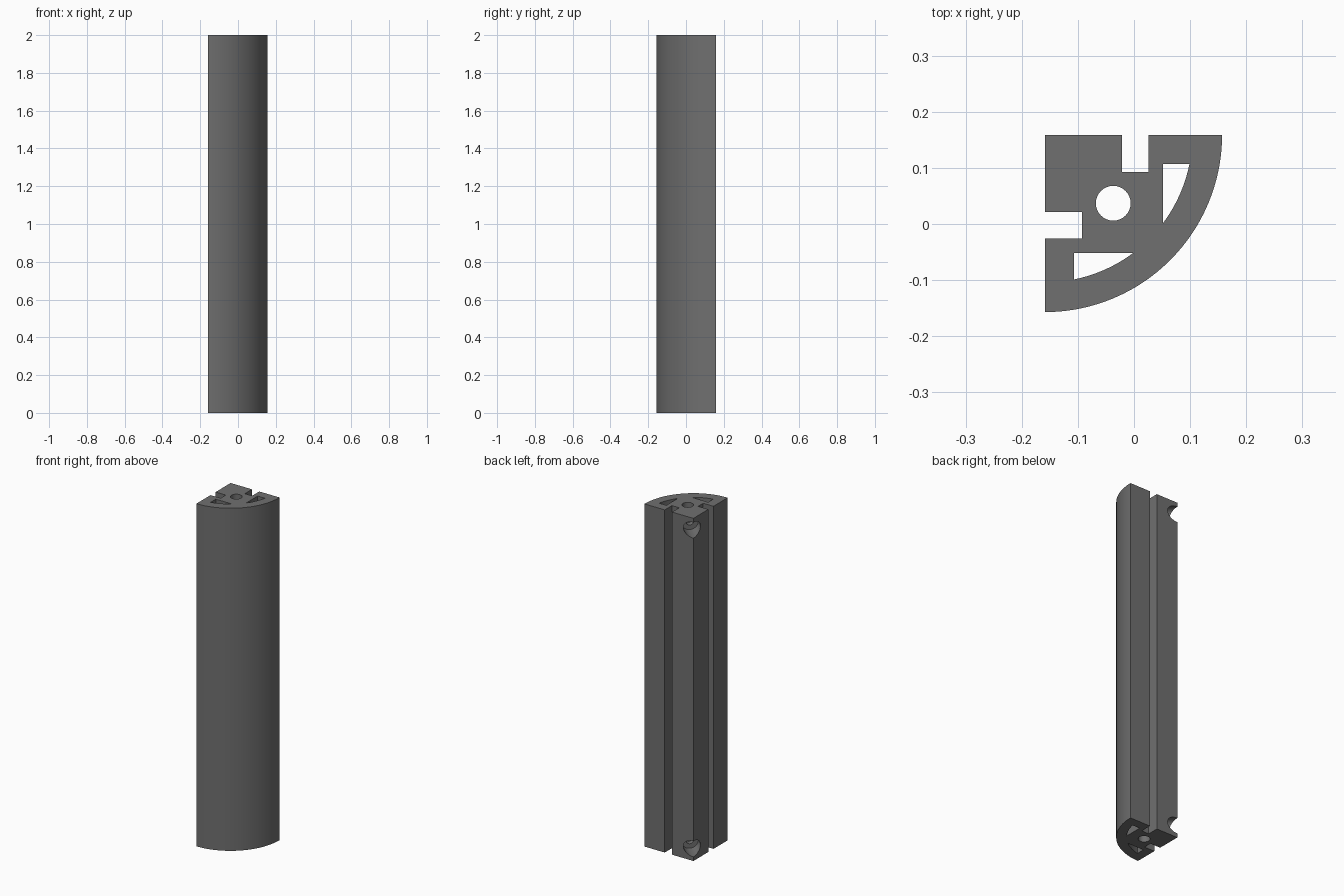
import bpy, bmesh, math
from mathutils import Vector, Matrix

if "Cube" in bpy.data.objects:
    bpy.data.objects.remove(bpy.data.objects["Cube"])

LENGTH = 2.0
C = Vector((-0.159, 0.159))      # inner corner of the quarter round
R_OUT, R_IN = 0.316, 0.263

metal = bpy.data.materials.new("dark grey metal")
metal.diffuse_color = (0.16, 0.16, 0.16, 1)
metal.use_nodes = True
metal.node_tree.nodes["Principled BSDF"].inputs["Base Color"].default_value = metal.diffuse_color


def mirror(pts):
    """Mirror a profile about the diagonal through the corner."""
    return [(-y, -x) for x, y in reversed(pts)]


def arc(r, a0, a1, n):
    return [(C.x + r * math.cos(a0 + (a1 - a0) * i / n),
             C.y + r * math.sin(a0 + (a1 - a0) * i / n)) for i in range(n + 1)]


def finish(name, bm):
    bmesh.ops.recalc_face_normals(bm, faces=bm.faces)
    me = bpy.data.meshes.new(name)
    bm.to_mesh(me)
    bm.free()
    me.materials.append(metal)
    ob = bpy.data.objects.new(name, me)
    bpy.context.collection.objects.link(ob)
    return ob


def prism(name, pts, z0, z1):
    bm = bmesh.new()
    face = bm.faces.new([bm.verts.new((x, y, z0)) for x, y in pts])
    ext = bmesh.ops.extrude_face_region(bm, geom=[face])
    verts = [v for v in ext["geom"] if isinstance(v, bmesh.types.BMVert)]
    bmesh.ops.translate(bm, verts=verts, vec=(0, 0, z1 - z0))
    return finish(name, bm)


def diagonal_bore(name, r, d0, d1, z):
    """Cylinder along the diagonal, from depth d0 to d1 behind the corner."""
    bm = bmesh.new()
    d = Vector((1, -1, 0)).normalized()
    mid = Vector((C.x, C.y, z)) + d * (d0 + d1) / 2
    rot = d.to_track_quat('Z', 'Y').to_matrix().to_4x4()
    bmesh.ops.create_cone(bm, cap_ends=True, segments=32, radius1=r, radius2=r,
                          depth=d1 - d0, matrix=Matrix.Translation(mid) @ rot)
    return finish(name, bm)


# Quarter-round body with its two side slots
slot = [(-0.021, 0.159), (-0.021, 0.093), (0.026, 0.093), (0.026, 0.159)]
outline = [tuple(C)] + slot + arc(R_OUT, 0, -math.pi / 2, 48) + mirror(slot)
body = prism("quarter_round_extrusion", outline, 0, LENGTH)

# Hollow chambers behind the curved wall
a0 = -math.asin((C.y - 0.107) / R_IN)
a1 = -math.acos((0.052 - C.x) / R_IN)
chamber = [(0.052, 0.107)] + arc(R_IN, a0, a1, 16)
cutters = [prism("chamber_cutter_a", chamber, -0.1, LENGTH + 0.1),
           prism("chamber_cutter_b", mirror(chamber), -0.1, LENGTH + 0.1)]

# Central screw channel
hole = [(-0.037 + 0.031 * math.cos(i * math.pi / 16),
         0.037 + 0.031 * math.sin(i * math.pi / 16)) for i in range(32)]
cutters.append(prism("screw_channel_cutter", hole, -0.1, LENGTH + 0.1))

# Stepped fixing bores through the corner near both ends
for end, z in (("bottom", 0.07), ("top", LENGTH - 0.07)):
    cutters.append(diagonal_bore(end + "_bore_cutter", 0.046, -0.05, 0.11, z))
    cutters.append(diagonal_bore(end + "_screw_cutter", 0.02, 0.08, 0.175, z))

for cutter in cutters:
    mod = body.modifiers.new(cutter.name, 'BOOLEAN')
    mod.operation, mod.solver, mod.object = 'DIFFERENCE', 'EXACT', cutter
    bpy.context.view_layer.objects.active = body
    bpy.ops.object.modifier_apply(modifier=mod.name)
    bpy.data.objects.remove(cutter)

# Smooth the curved surfaces, keep the corners crisp
bpy.ops.object.select_all(action='DESELECT')
body.select_set(True)
bpy.context.view_layer.objects.active = body
bpy.ops.object.shade_smooth_by_angle(angle=math.radians(30))
